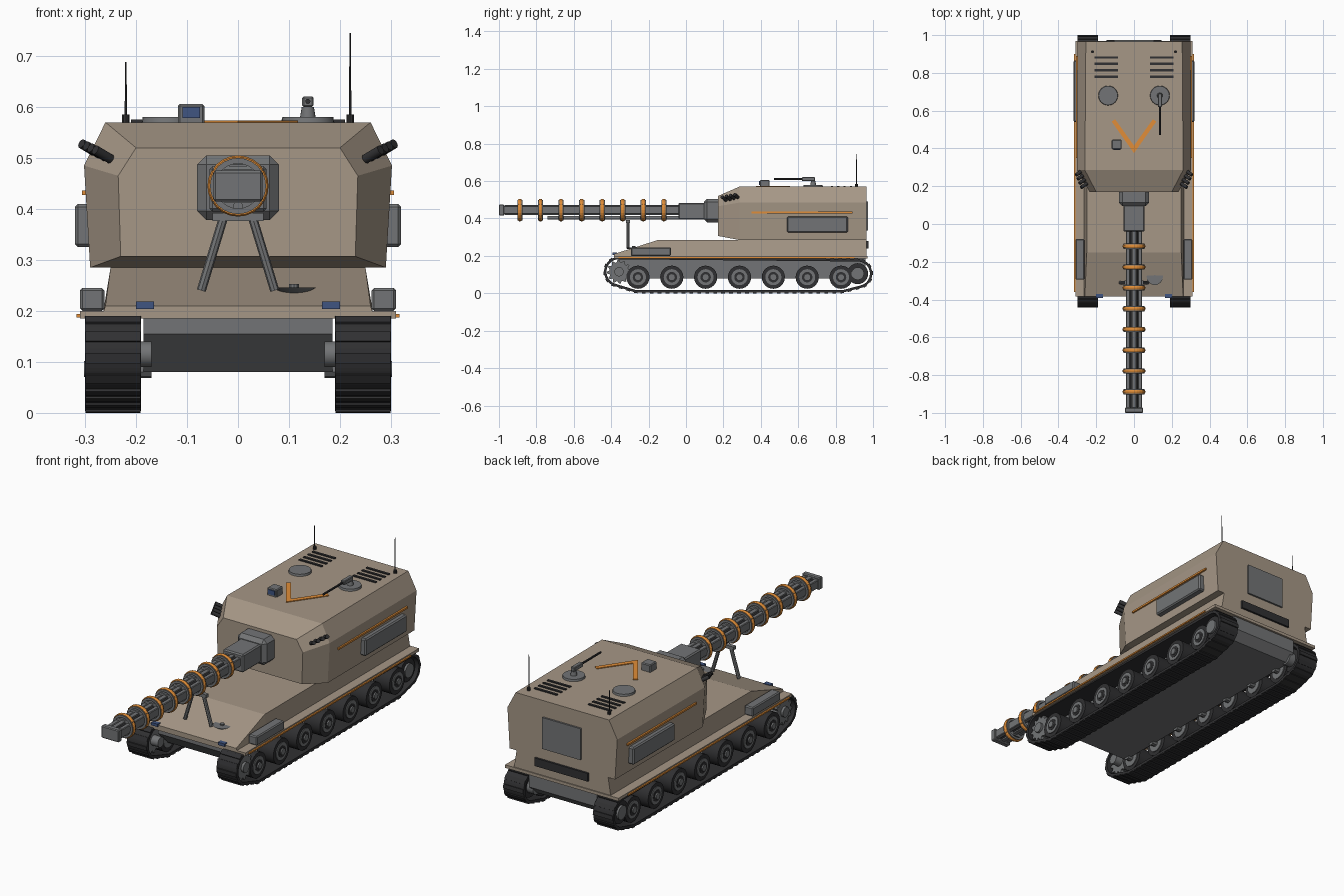
import bpy, bmesh, math
from mathutils import Vector, Matrix

if "Cube" in bpy.data.objects:
    bpy.data.objects.remove(bpy.data.objects["Cube"])


def mat(name, r, g, b):
    m = bpy.data.materials.new(name)
    m.diffuse_color = (r, g, b, 1)
    m.use_nodes = True
    m.node_tree.nodes["Principled BSDF"].inputs["Base Color"].default_value = m.diffuse_color
    return m


TAN = mat("tan_armour", .38, .31, .24)
GREY = mat("gunmetal", .17, .175, .18)
DARK = mat("dark_rubber", .03, .03, .032)
ORANGE = mat("orange_trim", .75, .27, .04)
BLUE = mat("blue_glass", .05, .09, .22)


def finish(bm, name, m, smooth=False):
    bmesh.ops.recalc_face_normals(bm, faces=bm.faces)
    me = bpy.data.meshes.new(name)
    bm.to_mesh(me)
    bm.free()
    me.materials.append(m)
    ob = bpy.data.objects.new(name, me)
    bpy.context.collection.objects.link(ob)
    if smooth:
        bpy.context.view_layer.objects.active = ob
        ob.select_set(True)
        bpy.ops.object.shade_smooth_by_angle(angle=math.radians(35))
        ob.select_set(False)
    return ob


def box(name, m, x, y, z, bevel=0):
    """Box from (min, max) pairs."""
    bm = bmesh.new()
    bmesh.ops.create_cube(bm, size=1)
    for v in bm.verts:
        v.co = Vector([sum(r) / 2 + c * abs(r[1] - r[0]) for r, c in zip((x, y, z), v.co)])
    if bevel:
        bmesh.ops.bevel(bm, geom=bm.edges[:], offset=bevel, segments=1, affect='EDGES')
    return finish(bm, name, m)


def rod(name, m, a, b, r, r2=None, n=16):
    """Cylinder or cone from a to b."""
    a, b = Vector(a), Vector(b)
    bm = bmesh.new()
    M = Matrix.Translation((a + b) / 2) @ (b - a).to_track_quat('Z', 'Y').to_matrix().to_4x4()
    bmesh.ops.create_cone(bm, cap_ends=True, segments=n, radius1=r,
                          radius2=r if r2 is None else r2, depth=(b - a).length, matrix=M)
    return finish(bm, name, m, n > 8)


def loft(name, m, sections, closed=False):
    """Skin a list of equal-length point loops."""
    bm = bmesh.new()
    rows = [[bm.verts.new(p) for p in s] for s in sections]
    n = len(rows[0])
    pairs = list(zip(rows, rows[1:])) + ([(rows[-1], rows[0])] if closed else [])
    for r, q in pairs:
        for i in range(n):
            j = (i + 1) % n
            bm.faces.new((r[i], r[j], q[j], q[i]))
    if not closed:
        bm.faces.new(rows[0])
        bm.faces.new(rows[-1])
    return finish(bm, name, m)


def lathe_ring(name, m, y, z, prof):
    """Revolve an (r, dy) profile around the barrel axis."""
    secs = []
    for k in range(24):
        t = k * math.tau / 24
        secs.append([(r * math.cos(t), y + d, z + r * math.sin(t)) for r, d in prof])
    ob = loft(name, m, secs, True)
    return ob


def section(y, half):
    return [(-x, y, z) for x, z in half] + [(x, y, z) for x, z in reversed(half)]


# Hull
loft("upper_hull", TAN, [section(-.385, [(.265, .195), (.26, .21)]),
                         section(-.15, [(.265, .195), (.25, .285)]),
                         section(.965, [(.265, .195), (.25, .285)])])
box("fender_deck", TAN, (-.31, .31), (-.385, .97), (.185, .2))
low = [(-.36, .185), (-.36, .155), (-.28, .08), (.92, .08), (.96, .12), (.96, .185)]
loft("lower_hull", GREY, [[(x, y, z) for y, z in low] for x in (-.185, .185)])

# Turret
loft("turret", TAN, [section(.17, [(.23, .307), (.235, .465), (.2, .52)]),
                     section(.285, [(.29, .285), (.302, .485), (.26, .57)]),
                     section(.965, [(.288, .285), (.3, .485), (.255, .57)])])
box("rear_door", GREY, (-.105, .105), (.96, .974), (.335, .49))
box("rear_vent", DARK, (-.145, .145), (.955, .975), (.24, .28))

# Running gear
WHEELS = [-.257 + .181 * i for i in range(7)]
CIRCLES = [(-.358, .115, .08), (-.257, .084, .08), (.829, .084, .08), (.918, .105, .078)]


def track_loop(inset):
    pts = []
    for k in range(64):
        t = (k + .5) * math.tau / 64
        d = Vector((math.cos(t), math.sin(t)))
        c = max(CIRCLES, key=lambda c: c[0] * d.x + c[1] * d.y + c[2])
        pts.append(Vector((c[0], c[1])) + d * (c[2] - inset))
    return pts


def track_pads(name, x0, x1, count=72):
    pts = track_loop(0)
    segs = [(p, pts[(i + 1) % len(pts)]) for i, p in enumerate(pts)]
    total = sum((b - a).length for a, b in segs)
    bm = bmesh.new()
    for k in range(count):
        s = total * k / count
        for a, b in segs:
            if s <= (b - a).length:
                break
            s -= (b - a).length
        t = (b - a).normalized()
        p = a + t * s
        M = (Matrix.Translation((( x0 + x1) / 2, p.x, p.y))
             @ Matrix.Rotation(math.atan2(t.y, t.x), 4, 'X')
             @ Matrix.Diagonal((x1 - x0, .02, .008, 1)))
        bmesh.ops.create_cube(bm, size=1, matrix=M)
    finish(bm, name, DARK)


for s in (-1, 1):
    side = "right" if s > 0 else "left"
    X = lambda a, b: tuple(sorted((s * a, s * b)))
    # Track band and cleats
    o, i = track_loop(0), track_loop(.013)
    loft(side + "_track", DARK, [[(s * .19, *a), (s * .3, *a), (s * .3, *b), (s * .19, *b)]
                                 for a, b in zip(o, i)], True)
    track_pads(side + "_track_cleats", *X(.191, .299))
    # Road wheels
    for y in WHEELS:
        z = .086
        rod(side + "_tyre", DARK, (s * .2, y, z), (s * .29, y, z), .062, n=24)
        rod(side + "_wheel_disc", GREY, (s * .196, y, z), (s * .294, y, z), .043, n=24)
        rod(side + "_wheel_dish", DARK, (s * .29, y, z), (s * .2955, y, z), .028, n=20)
        rod(side + "_wheel_cap", GREY, (s * .29, y, z), (s * .302, y, z), .016, n=12)
        rod(side + "_axle", GREY, (s * .17, y, z), (s * .2, y, z), .018, n=10)
    # Toothed sprocket and rear idler
    gear = []
    for k in range(48):
        r, t = (.064 if k % 4 < 2 else .052), k * math.tau / 48
        gear.append((-.358 + r * math.cos(t), .115 + r * math.sin(t)))
    loft(side + "_sprocket", GREY, [[(s * x, *p) for p in gear] for x in (.21, .285)])
    rod(side + "_sprocket_hub", GREY, (s * .17, -.358, .115), (s * .297, -.358, .115), .025)
    rod(side + "_idler", DARK, (s * .205, .918, .105), (s * .285, .918, .105), .056, n=24)
    rod(side + "_idler_hub", GREY, (s * .17, .918, .105), (s * .295, .918, .105), .034)
    # Stowage, lamps and stripes
    box(side + "_fender_box", GREY, X(.262, .31), (-.295, -.08), (.2, .245), .005)
    box(side + "_turret_bin", GREY, X(.28, .32), (.54, .865), (.325, .41), .006)
    box(side + "_turret_stripe", ORANGE, X(.285, .306), (.35, .89), (.427, .436))
    box(side + "_fender_stripe", ORANGE, X(.3, .317), (-.36, .9), (.187, .194))
    box(side + "_headlamp", BLUE, X(.165, .2), (-.392, -.37), (.204, .218))
    # Smoke launchers on the cheek
    for k in range(4):
        p = Vector((s * (.25 + .009 * k), .215 + .022 * k, .498 + .004 * k))
        rod(side + "_smoke_tube", DARK, p, p + Vector((s * .03, -.022, .018)), .0095, n=12)
    # Roof louvres, hatches and aerials
    for k in range(4):
        y = .78 + .034 * k
        box(side + "_louvre", DARK, X(.085, .21), (y - .006, y + .006), (.565, .575))
    rod(side + "_hatch", GREY, (s * .137, .68, .565), (s * .137, .68, .58), .053, .05, 24)
    rod(side + "_aerial_base", DARK, (s * .22, .912, .565), (s * .22, .912, .585), .008, n=10)
    rod(side + "_aerial", DARK, (s * .22, .912, .57),
        (s * .22, .912, .745 if s > 0 else .688), .003, .0015, 6)
    # Roof chevron arm
    arm = [(0, .375), (s * .118, .542), (s * .1, .555), (0, .415)]
    loft(side + "_chevron_arm", ORANGE, [[(x, y, z) for x, y in arm] for z in (.566, .574)])
    # Travel lock leg
    rod(side + "_travel_lock_leg", GREY, (s * .028, -.31, .385), (s * .072, -.31, .24), .009, n=8)

# Roof machine gun and sight
rod("gun_mount", GREY, (.137, .68, .575), (.137, .68, .6), .016, .012)
box("gun_body", GREY, (.126, .148), (.62, .69), (.6, .621), .003)
rod("gun_barrel", DARK, (.137, .47, .611), (.137, .63, .611), .005, n=10)
box("sight_housing", GREY, (-.118, -.066), (.395, .447), (.565, .606), .004)
box("sight_lens", BLUE, (-.109, -.075), (.391, .4), (.578, .6))

# Travel lock clamp and small deck dish
box("travel_lock_clamp", GREY, (-.05, .05), (-.32, -.3), (.376, .392))
rod("deck_dish", GREY, (.11, -.28, .233), (.11, -.28, .246), .022, .043, 24)
rod("deck_dish_post", GREY, (.11, -.28, .225), (.11, -.28, .253), .01, n=10)

# Main gun
AX = .445
box("mantlet", GREY, (-.08, .08), (.095, .19), (.378, .505), .018)
box("gun_sleeve", GREY, (-.056, .056), (-.04, .11), (.395, .484), .006)
rod("gun_core", DARK, (0, -.985, AX), (0, -.02, AX), .022)
for s in (-1, 1):
    box("gun_rail", GREY, (s * .031 - .011, s * .031 + .011), (-.985, -.03), (.424, .466), .003)
    box("inner_rail", GREY, (-.01, .01), (-.97, -.03), (AX + s * .021 - .005, AX + s * .021 + .005))
rod("recoil_tube", GREY, (0, -.74, .404), (0, -.03, .404), .01, n=12)
box("muzzle_block", GREY, (-.048, .048), (-1, -.972), (.415, .475), .004)
for k in range(8):
    y = -.888 + .11 * k
    box("coil_bracket", GREY, (-.05, .05), (y - .008, y + .008), (.412, .478))
    lathe_ring("coil_collar", GREY, y, AX,
               [(.044, -.014), (.055, -.014), (.055, .014), (.044, .014)])
    lathe_ring("coil_ring", ORANGE, y, AX,
               [(.051, -.009), (.057, -.009), (.06, -.004), (.06, .004), (.057, .009), (.051, .009)])
